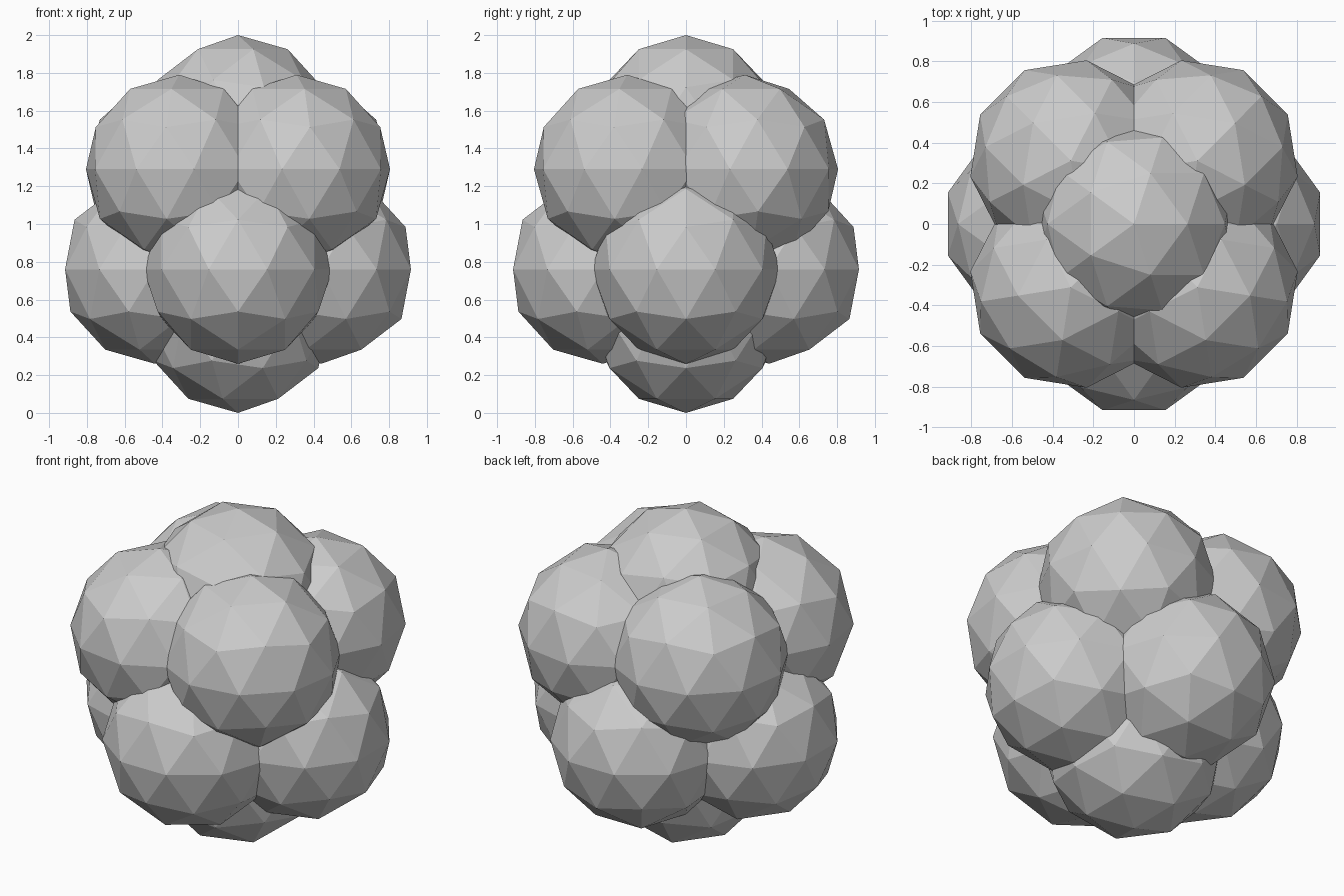
import bpy
from math import sin, cos, pi

if "Cube" in bpy.data.objects:
    bpy.data.objects.remove(bpy.data.objects["Cube"])

R = 0.5        # radius of every ball
SPREAD = 0.44  # distance of ring balls from the vertical axis


def ball(name, x, y, z, turn=0.0):
    bpy.ops.mesh.primitive_ico_sphere_add(
        subdivisions=2, radius=R, location=(x, y, z), rotation=(0, 0, turn))
    bpy.context.object.name = name


def pair(name, angle, z):
    # two opposite balls sharing the same turn
    for side, label in ((1, "a"), (-1, "b")):
        ball(f"{name}_{label}", side * SPREAD * cos(angle),
             side * SPREAD * sin(angle), z, angle)


# Single balls at the bottom and top
ball("bottom_ball", 0, 0, 0.5)
ball("top_ball", 0, 0, 1.5)

# Lower ring along the axes, upper ring turned to the diagonals
for i in range(2):
    pair(f"lower_ball_{i + 1}", i * pi / 2, 0.76)
    pair(f"upper_ball_{i + 1}", pi / 4 + i * pi / 2, 1.29)
